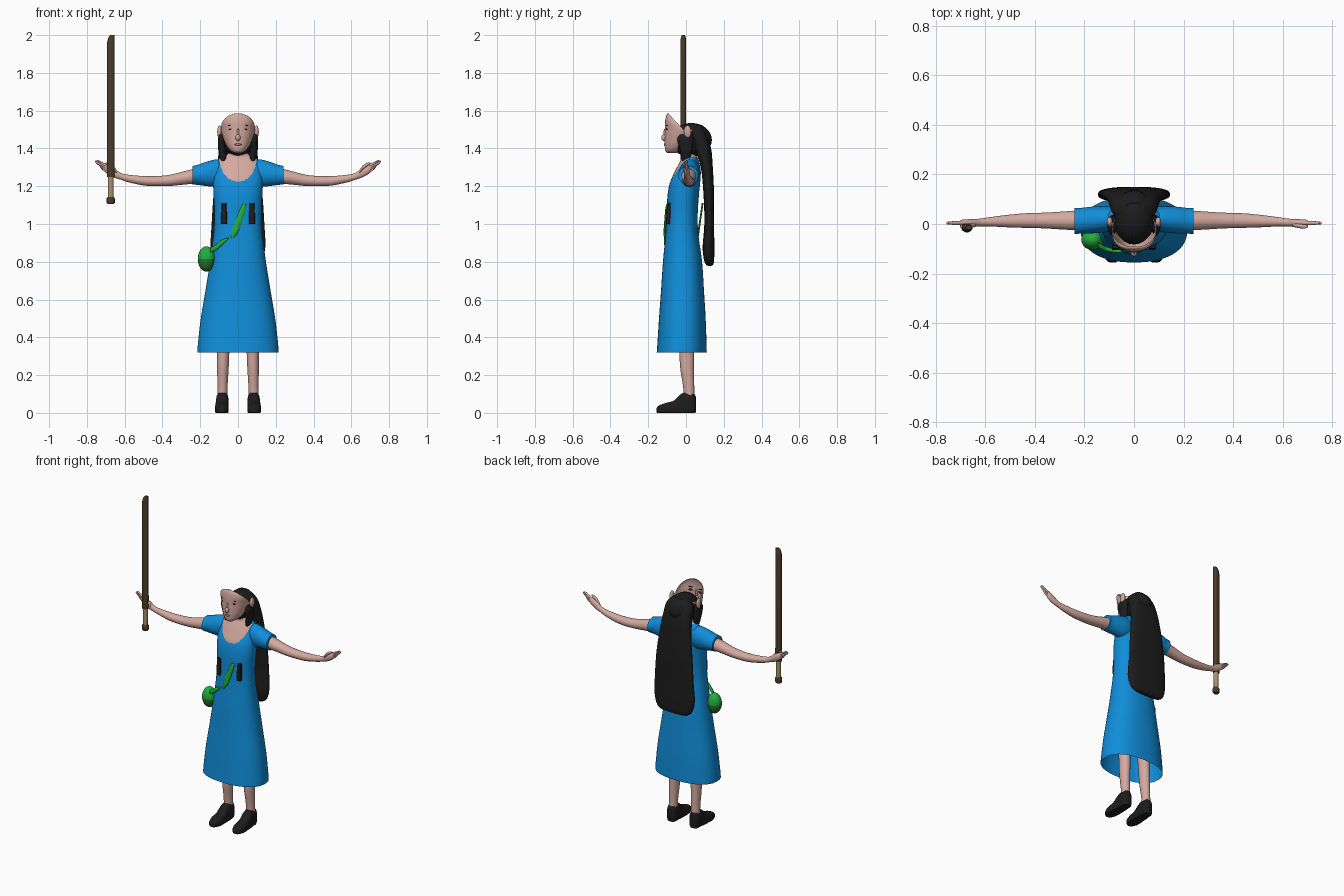
import bpy, bmesh, math
from mathutils import Vector


def material(name, r, g, b):
    m = bpy.data.materials.new(name)
    m.diffuse_color = (r, g, b, 1)
    return m


SKIN = material("skin", 0.66, 0.40, 0.35)
BLUE = material("dress blue", 0.005, 0.27, 0.70)
BLACK = material("hair black", 0.012, 0.012, 0.012)
GREEN = material("bag green", 0.015, 0.42, 0.045)
DARK_GREEN = material("bag dark green", 0.02, 0.19, 0.03)
BROWN = material("blade brown", 0.07, 0.043, 0.02)
TAN = material("grip tan", 0.40, 0.30, 0.155)
EYE = material("eye dark", 0.03, 0.018, 0.015)
LIP = material("lip pink", 0.45, 0.2, 0.18)


def finish(name, bm, mats, angle=40):
    bmesh.ops.recalc_face_normals(bm, faces=bm.faces)
    me = bpy.data.meshes.new(name)
    bm.to_mesh(me)
    bm.free()
    for m in mats:
        me.materials.append(m)
    ob = bpy.data.objects.new(name, me)
    bpy.context.collection.objects.link(ob)
    bpy.ops.object.select_all(action='DESELECT')
    ob.select_set(True)
    bpy.context.view_layer.objects.active = ob
    bpy.ops.object.shade_smooth_by_angle(angle=math.radians(angle))
    return ob


def refine(rings, steps):
    """Catmull-Rom interpolation between the given rings."""
    out = []
    for i in range(len(rings) - 1):
        p = [rings[max(0, i - 1)], rings[i], rings[i + 1], rings[min(len(rings) - 1, i + 2)]]
        for k in range(steps):
            t = k / steps
            out.append([0.5 * (2 * b + (c - a) * t + (2 * a - 5 * b + 4 * c - d) * t * t
                               + (3 * b - a - 3 * c + d) * t ** 3) for a, b, c, d in zip(*p)])
    return out + [list(rings[-1])]


def loft_mesh(rings, axis='z', n=24, steps=4, power=2.0, side=1, caps=(True, True), floor=None):
    """Rings are (position along axis, two centre values, two radii)."""
    bm = bmesh.new()
    loops = []
    for u, a, b, ra, rb in refine(rings, steps):
        loop = []
        for k in range(n):
            w = 2 * math.pi * (k + 0.5) / n
            c, s = math.cos(w), math.sin(w)
            pa = a + max(ra, 0.001) * math.copysign(abs(c) ** (2 / power), c)
            pb = b + max(rb, 0.001) * math.copysign(abs(s) ** (2 / power), s)
            x, y, z = {'x': (u, pa, pb), 'y': (pa, u, pb), 'z': (pa, pb, u)}[axis]
            loop.append(bm.verts.new((x * side, y, z if floor is None else max(z, floor))))
        loops.append(loop)
    for l0, l1 in zip(loops, loops[1:]):
        for k in range(n):
            j = (k + 1) % n
            bm.faces.new((l0[k], l0[j], l1[j], l1[k]))
    if caps[0]:
        bm.faces.new(loops[0])
    if caps[1]:
        bm.faces.new(loops[-1])
    return bm


def loft(name, mat, rings, **kw):
    return finish(name, loft_mesh(rings, **kw), [mat])


def ball(name, mat, centre, radii):
    bm = bmesh.new()
    bmesh.ops.create_uvsphere(bm, u_segments=24, v_segments=14, radius=1)
    for v in bm.verts:
        v.co = Vector(c + r * q for c, r, q in zip(centre, radii, v.co))
    return finish(name, bm, [mat])


# Dress with bare neck: width, front and back at each height, open at the hem
profile = [(.32, .215, -.155, .11), (.36, .213, -.152, .109), (.5, .197, -.143, .104),
           (.65, .172, -.132, .095), (.8, .148, -.122, .085), (.95, .129, -.108, .065),
           (1.05, .124, -.102, .062), (1.15, .129, -.098, .068), (1.22, .132, -.085, .075),
           (1.28, .130, -.058, .078), (1.33, .115, -.032, .068), (1.355, .085, -.018, .058),
           (1.375, .05, -.022, .045), (1.41, .042, -.03, .04), (1.44, .042, -.03, .04)]
bm = loft_mesh([(z, 0, (f + b) / 2, w, (b - f) / 2) for z, w, f, b in profile],
               n=96, steps=7, power=2.3, caps=(False, True))


def neckline(p):
    return math.hypot(p.x / .1, (p.z - 1.36) / .135)


for v in bm.verts:  # pull nearby vertices onto the round neckline
    r = neckline(v.co)
    if v.co.y < 0.01 and v.co.z < 1.34 and .965 < r < 1.035:
        v.co.x /= r
        v.co.z = 1.36 + (v.co.z - 1.36) / r
for f in bm.faces:
    c = f.calc_center_median()
    f.material_index = int(c.z > 1.355 or (c.y < 0.01 and neckline(c) < 1))
finish("dress_and_neck", bm, [BLUE, SKIN], 60)

# Face: a shell left open at the top and back of the skull
bm = loft_mesh([(1.375, 0, -.075, .018, .022), (1.39, 0, -.062, .042, .048), (1.42, 0, -.045, .064, .068),
                (1.46, 0, -.03, .080, .083), (1.50, 0, -.022, .090, .09), (1.54, 0, -.055, .083, .056),
                (1.57, 0, -.083, .055, .023), (1.585, 0, -.094, .016, .005)], n=48, steps=5)
cut = [f for f in bm.faces if f.calc_center_median().z > 1.5
       and f.calc_center_median().y > -.022 - max(0, f.calc_center_median().z - 1.505) * .88]
bmesh.ops.delete(bm, geom=cut, context='FACES')
finish("face", bm, [SKIN], 60)
ball("nose", SKIN, (0, -.115, 1.457), (.013, .016, .018))
ball("nose_bridge", SKIN, (0, -.109, 1.482), (.007, .010, .026))
ball("mouth", LIP, (0, -.112, 1.421), (.018, .005, .006))

# Hair: skull cap and long flat fall down the back
ball("hair_cap", BLACK, (0, .027, 1.445), (.085, .11, .09))
loft("hair_back", BLACK, [(1.525, 0, .05, .04, .035), (1.48, 0, .062, .088, .046), (1.40, 0, .088, .10, .045),
                          (1.3, 0, .11, .112, .032), (1.15, 0, .121, .13, .028), (1.0, 0, .123, .14, .026),
                          (.88, 0, .119, .145, .031), (.81, 0, .122, .128, .027), (.785, 0, .125, .10, .019),
                          (.778, 0, .126, .08, .008)], n=40, power=2.6)

for s, side in ((-1, "right"), (1, "left")):
    # Facial details
    ball(side + "_ear", SKIN, (s * .098, .008, 1.488), (.012, .02, .033))
    ball(side + "_eye", EYE, (s * .036, -.1, 1.502), (.014, .005, .006))
    ball(side + "_brow", EYE, (s * .038, -.1, 1.522), (.017, .004, .0025))
    # Hair locks beside the face and the ends lying on the dress
    loft(side + "_hair_lock", BLACK, [(1.475, .086, .0, .012, .03), (1.45, .088, -.005, .018, .042),
                                      (1.40, .085, .0, .021, .034), (1.35, .078, .0, .017, .024),
                                      (1.31, .072, .0, .01, .015)], side=s)
    loft(side + "_hair_end", BLACK, [(1.0, .074, -.092, .015, .014), (1.055, .074, -.088, .015, .016),
                                     (1.11, .074, -.085, .013, .014)], n=12, power=4, side=s)
    # Sleeve, arm and hand
    loft(side + "_sleeve", BLUE, [(.05, .022, 1.275, .04, .06), (.11, .02, 1.27, .052, .073),
                                  (.17, .016, 1.265, .054, .064), (.215, .013, 1.26, .052, .053),
                                  (.24, .012, 1.258, .053, .05)], axis='x', n=32, side=s)
    loft(side + "_arm", SKIN, [(.2, .015, 1.258, .042, .043), (.28, .014, 1.245, .037, .036),
                               (.36, .014, 1.231, .032, .030), (.43, .014, 1.227, .030, .027),
                               (.5, .012, 1.229, .026, .025), (.58, .009, 1.241, .019, .02),
                               (.62, .006, 1.252, .016, .018), (.655, .004, 1.27, .016, .025),
                               (.69, .004, 1.288, .014, .024), (.705, .004, 1.296, .008, .018)],
         axis='x', side=s)
    for k in range(4):
        o, reach = k * .01 - .015, (.742, .752, .756, .748)[k]
        loft(f"{side}_finger_{k + 1}", SKIN, [(.68, .004, 1.285 + o, .008, .009),
                                              (.72, .004, 1.308 + o * .8, .008, .008),
                                              (reach - .005, .004, 1.326 + o * .5, .006, .006),
                                              (reach, .004, 1.328 + o * .5, .002, .002)],
             axis='x', n=10, side=s)
    loft(side + "_thumb", SKIN, [(.64, -.002, 1.272, .01, .012), (.665, -.008, 1.302, .009, .011),
                                 (.69, -.01, 1.318, .008, .008), (.702, -.01, 1.322, .003, .003)],
         axis='x', n=10, side=s)
    # Leg and shoe
    loft(side + "_leg", SKIN, [(.07, .083, .018, .027, .028), (.14, .082, .014, .027, .03),
                               (.24, .080, .006, .031, .037), (.34, .078, .003, .033, .04),
                               (.6, .075, -.01, .04, .045)], side=s)
    loft(side + "_shoe", BLACK, [(-.155, .086, .014, .012, .012), (-.145, .086, .018, .026, .02),
                                 (-.11, .086, .02, .036, .032), (-.065, .085, .025, .036, .04),
                                 (-.03, .084, .035, .034, .062), (.0, .083, .045, .034, .065),
                                 (.03, .083, .045, .033, .062), (.045, .083, .045, .026, .055),
                                 (.052, .083, .045, .014, .04)],
         axis='y', n=28, power=2.8, side=s, floor=0)

# Green bag: bright flap above, darker pouch below
bag = ball("bag", GREEN, (-.167, -.062, .815), (.046, .043, .067))
bag.data.materials.append(DARK_GREEN)
for f in bag.data.polygons:
    f.material_index = int(f.center.z < .81)

# Visible pieces of the bag strap
loft("strap_front", GREEN, [(1.105, .034, -.096, .008, .008), (1.08, .026, -.102, .015, .008),
                            (1.02, .005, -.107, .019, .008), (.96, -.015, -.111, .018, .008),
                            (.925, -.031, -.110, .006, .007)], n=12)
loft("strap_lower", GREEN, [(-.05, -.110, .925, .006, .004), (-.085, -.108, .902, .009, .015),
                            (-.115, -.1, .877, .010, .015), (-.145, -.085, .862, .009, .013)], axis='x', n=12)
loft("strap_back", GREEN, [(1.11, .03, .088, .012, .005), (1.02, .0, .075, .018, .005),
                           (.93, -.035, .062, .015, .005)], n=12)

# Wooden blade with slanted tip, wrapped grip and pommel
SX, SY = -.674, -.014
loft("blade", BROWN, [(1.25, SX, SY, .021, .016), (1.96, SX, SY, .02, .015),
                      (1.985, SX + .003, SY, .017, .014), (2.0, SX + .008, SY, .012, .009)],
     n=12, steps=1, power=2.8)
loft("grip", TAN, [(1.135, SX, SY, .015, .014), (1.25, SX, SY, .016, .015)], n=12, steps=1)
loft("pommel", BROWN, [(1.105, SX, SY, .017, .016), (1.113, SX, SY, .023, .02),
                       (1.135, SX, SY, .023, .02), (1.143, SX, SY, .017, .016)], n=12, steps=1)
